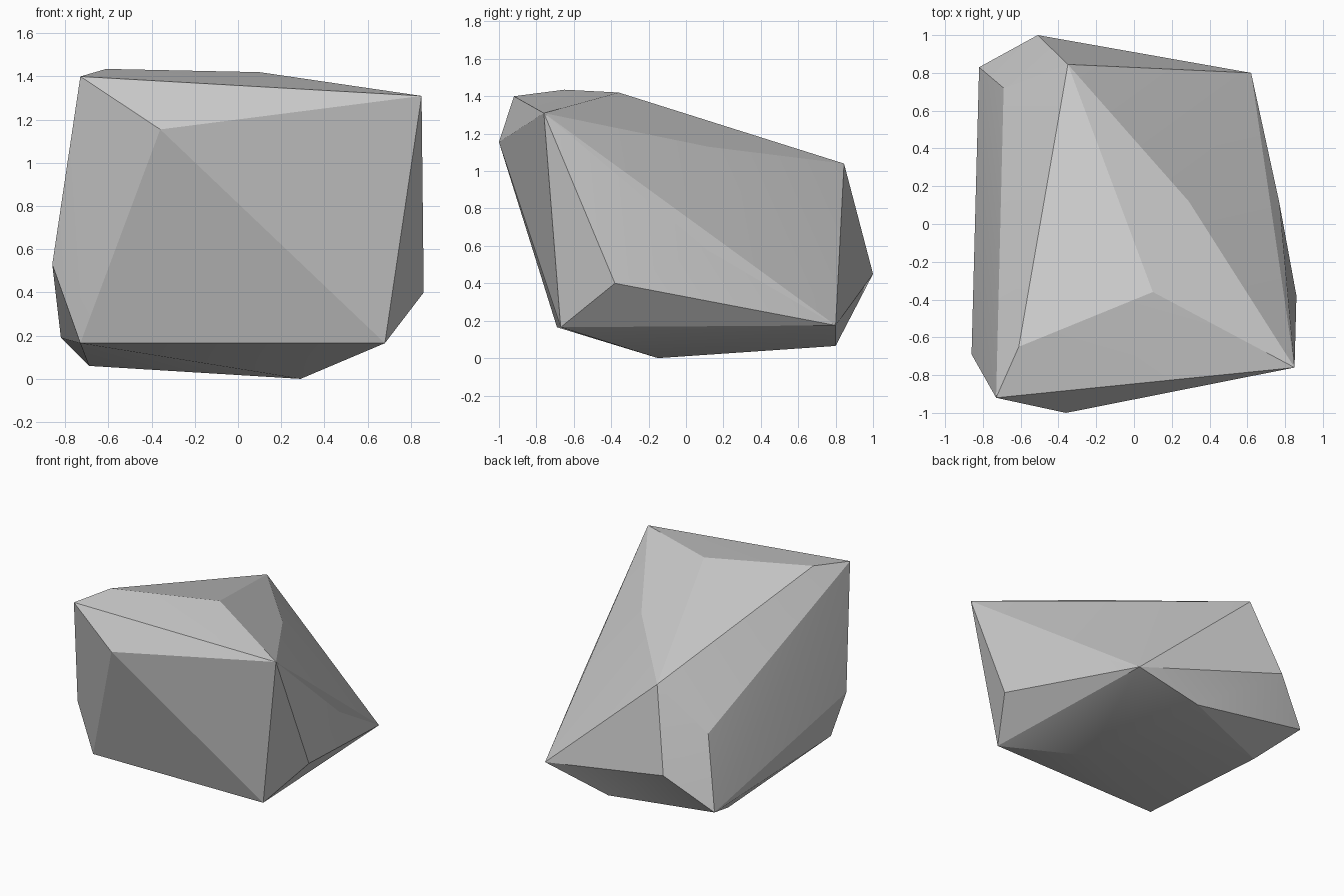
import bpy
import bmesh
import math

default_cube = bpy.data.objects.get("Cube")
if default_cube:
    bpy.data.objects.remove(default_cube, do_unlink=True)


def make_material(name, colour):
    material = bpy.data.materials.new(name)
    material.use_nodes = True
    material.diffuse_color = colour
    shader = next(n for n in material.node_tree.nodes if n.type == "BSDF_PRINCIPLED")
    shader.inputs["Base Color"].default_value = colour
    shader.inputs["Roughness"].default_value = 0.9
    return material


def convex_boulder(name, corners, material, sharp_angle):
    """Wrap a hull around the corner points and soften its shallow edges."""
    bm = bmesh.new()
    for corner in corners:
        bm.verts.new(corner)
    hull = bmesh.ops.convex_hull(bm, input=list(bm.verts))
    unused = {v for v in hull["geom_interior"] if isinstance(v, bmesh.types.BMVert)}
    bmesh.ops.delete(bm, geom=list(unused), context="VERTS")
    # Merge triangles that are almost coplanar into flat facets
    bmesh.ops.dissolve_limit(bm, angle_limit=math.radians(1),
                             verts=list(bm.verts), edges=list(bm.edges))
    bmesh.ops.recalc_face_normals(bm, faces=list(bm.faces))
    mesh = bpy.data.meshes.new(name)
    bm.to_mesh(mesh)
    bm.free()
    mesh.materials.append(material)
    boulder = bpy.data.objects.new(name, mesh)
    bpy.context.collection.objects.link(boulder)
    bpy.ops.object.select_all(action="DESELECT")
    boulder.select_set(True)
    bpy.context.view_layer.objects.active = boulder
    bpy.ops.object.shade_smooth_by_angle(angle=math.radians(sharp_angle))
    return boulder


# Crown: the upper rim and the slope behind it
crown = [(-.73, -.92, 1.4), (-.61, -.65, 1.435), (.1, -.36, 1.42),
         (.85, -.76, 1.31), (-.36, -1, 1.155), (.29, .12, 1.13),
         (-.35, .845, 1.04)]

# Waist: the corners bulging out round the sides
waist = [(-.86, -.69, .53), (.86, -.38, .4), (.77, .11, .58),
         (-.51, 1, .45), (-.69, .72, .71)]

# Foot: the lower corners and the points it rests on
foot = [(-.73, -.69, .165), (.68, -.67, .165), (.62, .8, .175),
        (-.82, .83, .19), (.09, .8, .065), (-.69, .48, .06),
        (.29, -.15, 0)]

stone = make_material("grey_stone", (.6, .6, .6, 1))
convex_boulder("rock", crown + waist + foot, stone, 15)
